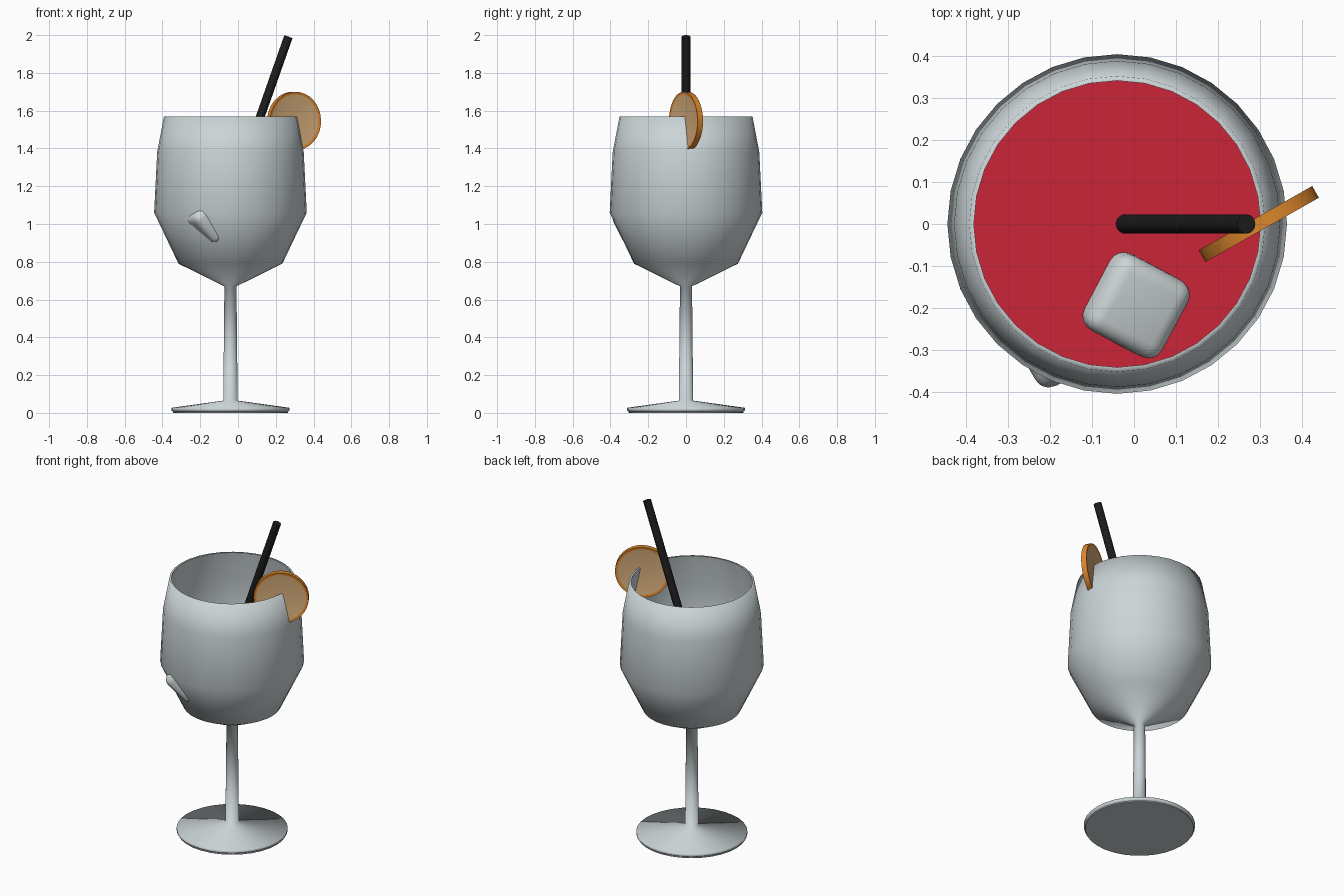
import bpy, bmesh, math
from mathutils import Vector, Matrix

if "Cube" in bpy.data.objects:
    bpy.data.objects.remove(bpy.data.objects["Cube"])

CX = -0.04  # glass axis


def material(name, rgb):
    m = bpy.data.materials.new(name)
    m.diffuse_color = (*rgb, 1)
    m.use_nodes = True
    m.node_tree.nodes["Principled BSDF"].inputs["Base Color"].default_value = m.diffuse_color
    return m


GLASS = material("glass_grey", (0.60, 0.66, 0.68))
ICE = material("ice_grey", (0.62, 0.67, 0.68))
RED = material("drink_red", (0.60, 0.018, 0.04))
PEEL = material("peel_orange", (0.72, 0.24, 0.025))
FLESH = material("flesh_peach", (0.68, 0.42, 0.20))
BLACK = material("straw_black", (0.012, 0.012, 0.012))


def make(name, bm, mats, angle):
    bmesh.ops.recalc_face_normals(bm, faces=bm.faces)
    me = bpy.data.meshes.new(name)
    bm.to_mesh(me)
    bm.free()
    for m in mats:
        me.materials.append(m)
    ob = bpy.data.objects.new(name, me)
    bpy.context.collection.objects.link(ob)
    bpy.ops.object.select_all(action='DESELECT')
    ob.select_set(True)
    bpy.context.view_layer.objects.active = ob
    bpy.ops.object.shade_smooth_by_angle(angle=math.radians(angle))
    return ob


def lathe(name, profile, mat, angle, steps=32):
    bm = bmesh.new()
    vs = [bm.verts.new((r, 0, z)) for r, z in profile]
    es = [bm.edges.new(p) for p in zip(vs, vs[1:])]
    bmesh.ops.spin(bm, geom=vs + es, cent=(0, 0, 0), axis=(0, 0, 1),
                   angle=math.tau, steps=steps, use_merge=False)
    bmesh.ops.remove_doubles(bm, verts=bm.verts, dist=1e-4)
    bmesh.ops.translate(bm, verts=bm.verts, vec=(CX, 0, 0))
    return make(name, bm, [mat], angle)


# Wine glass: foot, stem and thin-walled bowl in one lathe
lathe("wine_glass", [
    (0, 0.005), (0.30, 0.005), (0.312, 0.012), (0.312, 0.027), (0.038, 0.065),
    (0.032, 0.67), (0.275, 0.79), (0.404, 1.06), (0.388, 1.38), (0.352, 1.57),
    (0.341, 1.57), (0.376, 1.38), (0.392, 1.06), (0.267, 0.80), (0, 0.69)], GLASS, 85)

# Foot underside plate touching the ground
lathe("foot_plate", [(0, 0), (0.305, 0), (0.305, 0.006), (0, 0.006)], GLASS, 40)

# Drink filling the lower bowl
lathe("drink", [(0, 0.70), (0.26, 0.805), (0.386, 1.06), (0.382, 1.18), (0, 1.18)], RED, 40)

# Straw: leaning cylinder
bm = bmesh.new()
a, b = Vector((-0.145, 0, 0.82)), Vector((0.267, 0, 1.992))
d = b - a
bmesh.ops.create_cone(bm, cap_ends=True, segments=20, radius1=0.023, radius2=0.023,
                      depth=d.length,
                      matrix=Matrix.Translation((a + b) / 2) @ d.to_track_quat('Z', 'Y').to_matrix().to_4x4())
make("straw", bm, [BLACK], 40)

# Orange slice: peel disc with recessed flesh on both sides
bm = bmesh.new()
bmesh.ops.create_cone(bm, cap_ends=True, segments=32, radius1=0.155, radius2=0.155, depth=0.032)
caps = [f for f in bm.faces if len(f.verts) > 4]
bmesh.ops.inset_individual(bm, faces=caps, thickness=0.014, depth=-0.003)
for f in caps:
    f.material_index = 1
bm.transform(Matrix.Translation((0.297, 0, 1.545)) @ Matrix.Rotation(math.radians(29.5), 4, 'Z')
             @ Matrix.Rotation(math.pi / 2, 4, 'X'))
make("orange_slice", bm, [PEEL, FLESH], 40)


def ice_cube(name, loc, rot, size=0.205):
    bm = bmesh.new()
    bmesh.ops.create_cube(bm, size=size)
    bmesh.ops.bevel(bm, geom=bm.edges[:], offset=0.038, segments=4, profile=0.5, affect='EDGES')
    bm.transform(Matrix.Translation(loc) @ rot.to_4x4())
    make(name, bm, [ICE], 50)


# Floating ice cube, tipped to the right
ice_cube("floating_ice", (-0.005, -0.187, 1.13),
         Matrix.Rotation(math.radians(13), 3, 'Y') @ Matrix.Rotation(math.radians(-8), 3, 'X').inverted()
         @ Matrix.Rotation(math.radians(-27), 3, 'Z'))

# Sunken ice cube whose corner pokes through the front left of the bowl
out = Vector((-0.42, -0.91, 0)).normalized()
up = Vector((0, 0, 1))
side = up.cross(out)
axes = [out / math.sqrt(3) + math.sqrt(2 / 3) * (math.cos(t) * side + math.sin(t) * up)
        for t in (0, math.tau / 3, 2 * math.tau / 3)]
rot = Matrix(axes).transposed()
if rot.determinant() < 0:
    rot = Matrix((axes[0], axes[2], axes[1])).transposed()
ice_cube("sunken_ice", Vector((CX, 0, 1.03)) + out * 0.275, rot)
